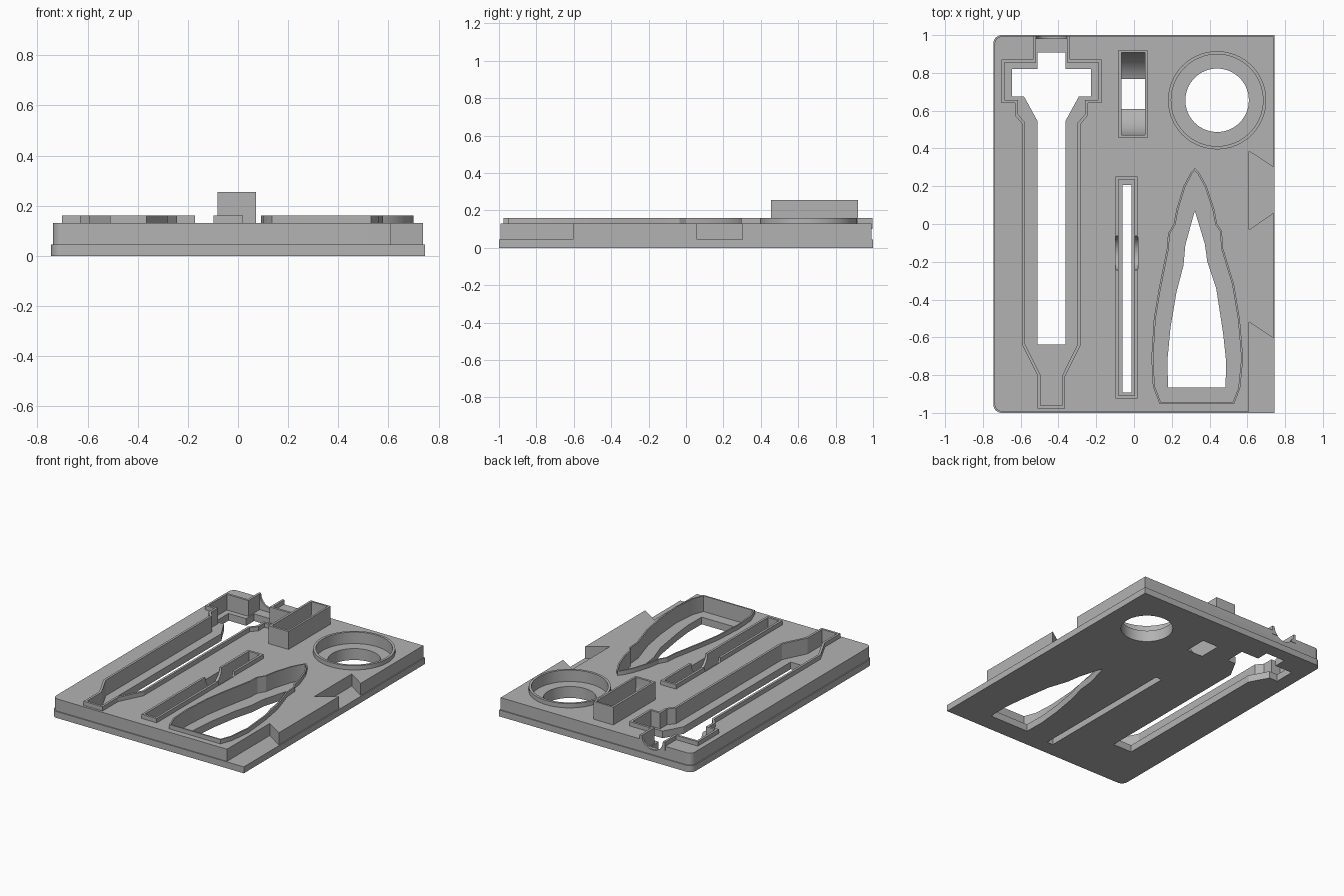
import bpy, bmesh, math
from mathutils import Vector

cube = bpy.data.objects.get("Cube")
if cube:
    bpy.data.objects.remove(cube, do_unlink=True)

BASE_TOP, DECK_TOP, RIM_TOP, OVER = 0.045, 0.13, 0.16, 0.4
POCKET_FLOOR = 0.05

grey = bpy.data.materials.new("tray_grey")
grey.use_nodes = True
grey.diffuse_color = (0.45, 0.45, 0.45, 1)
grey.node_tree.nodes["Principled BSDF"].inputs["Base Color"].default_value = (0.45, 0.45, 0.45, 1)


def prism(name, pts, lo, hi, axis="z"):
    """Extrude an outline along z, along x (outline in y, z) or along y (outline in x, z)."""
    place = {"z": lambda a, b, c: (a, b, c),
             "x": lambda a, b, c: (c, a, b),
             "y": lambda a, b, c: (a, c, b)}[axis]
    bm = bmesh.new()
    face = bm.faces.new([bm.verts.new(place(a, b, lo)) for a, b in pts])
    ext = bmesh.ops.extrude_face_region(bm, geom=[face])
    move = Vector(place(0, 0, hi - lo))
    bmesh.ops.translate(bm, vec=move,
                        verts=[v for v in ext["geom"] if isinstance(v, bmesh.types.BMVert)])
    bmesh.ops.recalc_face_normals(bm, faces=bm.faces)
    mesh = bpy.data.meshes.new(name)
    bm.to_mesh(mesh)
    bm.free()
    mesh.materials.append(grey)
    ob = bpy.data.objects.new(name, mesh)
    bpy.context.collection.objects.link(ob)
    return ob


def rect(x0, x1, y0, y1):
    return [(x0, y0), (x1, y0), (x1, y1), (x0, y1)]


def circle(cx, cy, r, n=64):
    return [(cx + r * math.cos(math.tau * i / n), cy + r * math.sin(math.tau * i / n))
            for i in range(n)]


def mirrored(cx, half):
    """Close a right-hand half outline, listed from bottom to top, about x = cx."""
    return [(cx + w, y) for w, y in half] + [(cx - w, y) for w, y in reversed(half)]


def inset(pts, d):
    """Mitred inward offset of an anticlockwise outline."""
    out = []
    for i, p in enumerate(pts):
        p = Vector(p)
        a = (p - Vector(pts[i - 1])).normalized()
        b = (Vector(pts[(i + 1) % len(pts)]) - p).normalized()
        na, nb = Vector((-a.y, a.x)), Vector((-b.y, b.x))
        out.append(tuple(p + (na + nb) * d / (1 + na.dot(nb))))
    return out


def slab(w, d, r):
    """Plate outline with rounded left corners and square right corners."""
    pts = [(w, -d), (w, d)]
    for cy, start in ((d - r, 90), (r - d, 180)):
        for i in range(9):
            t = math.radians(start + 90 * i / 8)
            pts.append((r - w + r * math.cos(t), cy + r * math.sin(t)))
    return pts


adds, cuts = [], []


def holder(name, outer, wall, hole, floor=POCKET_FLOOR, top=RIM_TOP):
    """Raised rim, pocket and through hole for one item."""
    adds.append(prism(name + "_rim", outer, 0.1, top))
    if floor is not None:
        cuts.append(prism(name + "_pocket", inset(outer, wall), floor, OVER))
    if hole:
        cuts.append(prism(name + "_hole", hole, -0.1, OVER))


# Stepped base and deck
tray = prism("tray", slab(0.745, 1.0, 0.045), 0, BASE_TOP)
adds.append(prism("deck", slab(0.738, 0.993, 0.04), 0.02, DECK_TOP))

# Dovetail recesses on the +x edge
cuts.append(prism("front_recess", [(0.61, -1.1), (0.9, -1.1), (0.9, -0.7),
                                   (0.74, -0.605), (0.61, -0.52)], BASE_TOP, OVER))
cuts.append(prism("middle_recess", [(0.61, -0.03), (0.74, 0.06), (0.9, 0.17),
                                    (0.9, 0.2), (0.74, 0.3), (0.61, 0.385)], BASE_TOP, OVER))

# Long tool with a crossbar
LX = -0.437
holder("long_tool",
       mirrored(LX, [(0.073, -0.977), (0.073, -0.805), (0.155, -0.64), (0.155, 0.53),
                     (0.193, 0.575), (0.193, 0.64), (0.265, 0.64), (0.265, 0.872),
                     (0.098, 0.872), (0.098, 0.996)]), 0.016,
       mirrored(LX, [(0.074, -0.638), (0.074, 0.545), (0.145, 0.675),
                     (0.21, 0.675), (0.21, 0.82), (0.074, 0.82), (0.074, 0.907)]))
cuts.append(prism("long_tool_finger_notch", circle(LX, RIM_TOP, 0.081), 0.94, 1.1, "y"))

# Narrow slot with a finger notch
holder("narrow_slot", rect(-0.098, 0.019, -0.925, 0.252), 0.016,
       rect(-0.06, -0.013, -0.892, 0.206))
cuts.append(prism("slot_finger_notch", circle(-0.153, RIM_TOP, 0.09), -0.099, 0.02, "x"))

# Tall box with a round-bottomed pocket
holder("tall_box", rect(-0.082, 0.072, 0.455, 0.92), 0.016, None, None, 0.255)
arc = [(0.689 + 0.218 * math.cos(math.pi * (1 + i / 32)),
        0.203 + 0.218 * math.sin(math.pi * (1 + i / 32))) for i in range(33)]
cuts.append(prism("tall_box_pocket", arc + [(0.907, OVER), (0.471, OVER)], -0.066, 0.058, "x"))

# Round holder
holder("round_holder", circle(0.44, 0.655, 0.26), 0.017, circle(0.44, 0.655, 0.168), 0.08)

# Tapered tool
holder("tapered_tool",
       [(0.135, -0.952), (0.53, -0.952), (0.562, -0.87), (0.578, -0.71), (0.56, -0.5),
        (0.53, -0.32), (0.472, -0.13), (0.465, -0.035), (0.44, 0.0), (0.425, 0.08),
        (0.385, 0.2), (0.345, 0.272), (0.322, 0.296), (0.3, 0.272), (0.262, 0.2),
        (0.225, 0.08), (0.21, 0.0), (0.18, -0.05), (0.174, -0.13), (0.13, -0.35),
        (0.105, -0.5), (0.092, -0.71), (0.1, -0.86)], 0.01,
       [(0.18, -0.866), (0.485, -0.866), (0.487, -0.72), (0.472, -0.58), (0.435, -0.34),
        (0.388, -0.2), (0.375, -0.105), (0.322, 0.07), (0.272, -0.11), (0.262, -0.22),
        (0.225, -0.36), (0.193, -0.55), (0.177, -0.72)])

# Combine everything into one solid
for helpers, operation in ((adds, "UNION"), (cuts, "DIFFERENCE")):
    for ob in helpers:
        mod = tray.modifiers.new(ob.name, "BOOLEAN")
        mod.operation, mod.solver, mod.object = operation, "EXACT", ob
bpy.context.view_layer.update()
solid = bpy.data.meshes.new_from_object(tray.evaluated_get(bpy.context.evaluated_depsgraph_get()))
tray.modifiers.clear()
tray.data = solid
solid.name = "tray"
for ob in adds + cuts:
    bpy.data.objects.remove(ob, do_unlink=True)
solid.materials.clear()
solid.materials.append(grey)
for poly in solid.polygons:
    poly.material_index = 0

# Smooth the round walls only
for ob in bpy.context.selected_objects:
    ob.select_set(False)
tray.select_set(True)
bpy.context.view_layer.objects.active = tray
bpy.ops.object.shade_smooth_by_angle(angle=math.radians(20))
